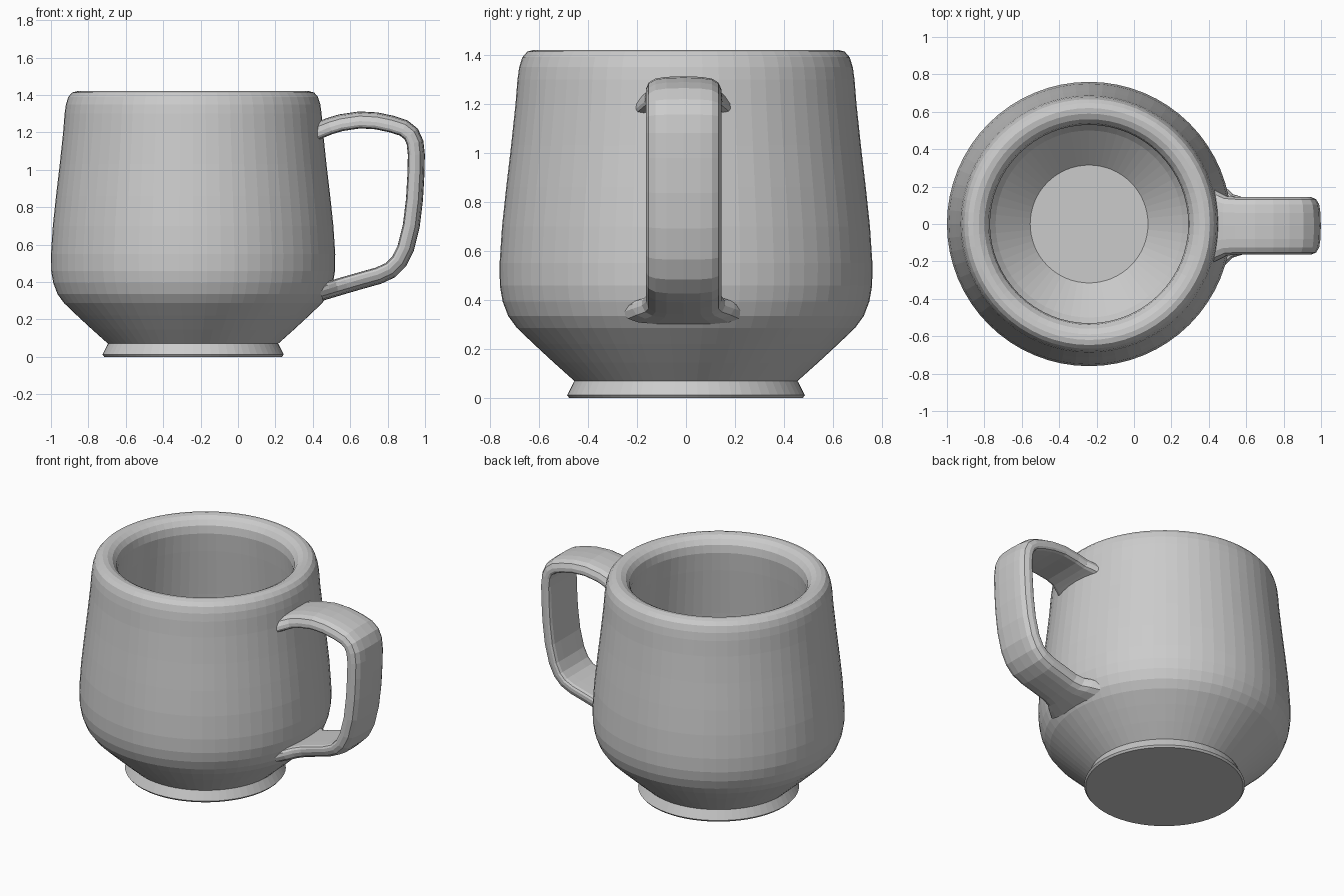
import bpy, bmesh, math
from mathutils import Vector

if "Cube" in bpy.data.objects:
    bpy.data.objects.remove(bpy.data.objects["Cube"], do_unlink=True)

GREY = (0.6, 0.6, 0.6, 1)
mat = bpy.data.materials.new("grey ceramic")
mat.use_nodes = True
mat.diffuse_color = GREY
mat.node_tree.nodes["Principled BSDF"].inputs["Base Color"].default_value = GREY

AXIS_X = -0.24   # centre line of the cup
SEGMENTS = 64


def skin(name, rings, closed=False):
    """Join equal rings of points with quads; cap both ends unless closed."""
    bm = bmesh.new()
    loops = [[bm.verts.new(p) for p in ring] for ring in rings]
    n = len(loops[0])
    for a, b in zip(loops, loops[1:]):
        for i in range(n):
            j = (i + 1) % n
            bm.faces.new((a[i], a[j], b[j], b[i]))
    bm.faces.new(loops[0])
    bm.faces.new(loops[-1])
    bmesh.ops.recalc_face_normals(bm, faces=bm.faces)
    mesh = bpy.data.meshes.new(name)
    bm.to_mesh(mesh)
    bm.free()
    mesh.materials.append(mat)
    obj = bpy.data.objects.new(name, mesh)
    bpy.context.collection.objects.link(obj)
    return obj


# Cup: foot, flared belly, rounded rim, then down the inside to the floor
profile = [
    (0.475, 0), (0.485, 0.012), (0.455, 0.07), (0.54, 0.146), (0.62, 0.22),
    (0.69, 0.287), (0.725, 0.335), (0.748, 0.395), (0.759, 0.46), (0.76, 0.55),
    (0.75, 0.7), (0.733, 0.86), (0.713, 1.03), (0.695, 1.2), (0.687, 1.3),
    (0.68, 1.35), (0.667, 1.39), (0.647, 1.413), (0.62, 1.42), (0.59, 1.416),
    (0.56, 1.4), (0.538, 1.37), (0.53, 1.32), (0.54, 1.2), (0.57, 0.9),
    (0.595, 0.6), (0.59, 0.5), (0.565, 0.42), (0.5, 0.34), (0.315, 0.17),
]
rings = []
for r, z in profile:
    angles = [2 * math.pi * i / SEGMENTS for i in range(SEGMENTS)]
    rings.append([(AXIS_X + r * math.cos(a), r * math.sin(a), z) for a in angles])
skin("cup", rings)

# Handle: strap section swept along a path, widening where it meets the cup
path = [
    (0.39, 1.19, 1.35), (0.455, 1.218, 1.14), (0.49, 1.232, 1.03), (0.55, 1.25, 1),
    (0.65, 1.265, 1), (0.74, 1.26, 1), (0.82, 1.243, 1), (0.885, 1.222, 1),
    (0.925, 1.19, 1), (0.945, 1.145, 1), (0.952, 1.08, 1), (0.95, 0.98, 1),
    (0.942, 0.84, 1), (0.925, 0.7, 1), (0.895, 0.58, 1), (0.86, 0.51, 1),
    (0.815, 0.465, 1), (0.75, 0.435, 1), (0.66, 0.41, 1), (0.58, 0.387, 1),
    (0.53, 0.372, 1.1), (0.49, 0.36, 1.35), (0.44, 0.345, 1.6),
]
half = [(0, 0.047), (0.07, 0.045), (0.115, 0.038), (0.142, 0.022), (0.154, -0.005),
        (0.154, -0.025), (0.147, -0.037), (0.13, -0.043), (0.07, -0.044), (0, -0.044)]
section = half + [(-w, t) for w, t in half[-2:0:-1]]

rings = []
for i, (x, z, widen) in enumerate(path):
    before, after = path[max(i - 1, 0)], path[min(i + 1, len(path) - 1)]
    along = Vector((after[0] - before[0], 0, after[1] - before[1])).normalized()
    outward = Vector((-along.z, 0, along.x))
    centre = Vector((x, -0.01, z))
    rings.append([centre + outward * t + Vector((0, w * widen, 0)) for w, t in section])
skin("handle", rings)
